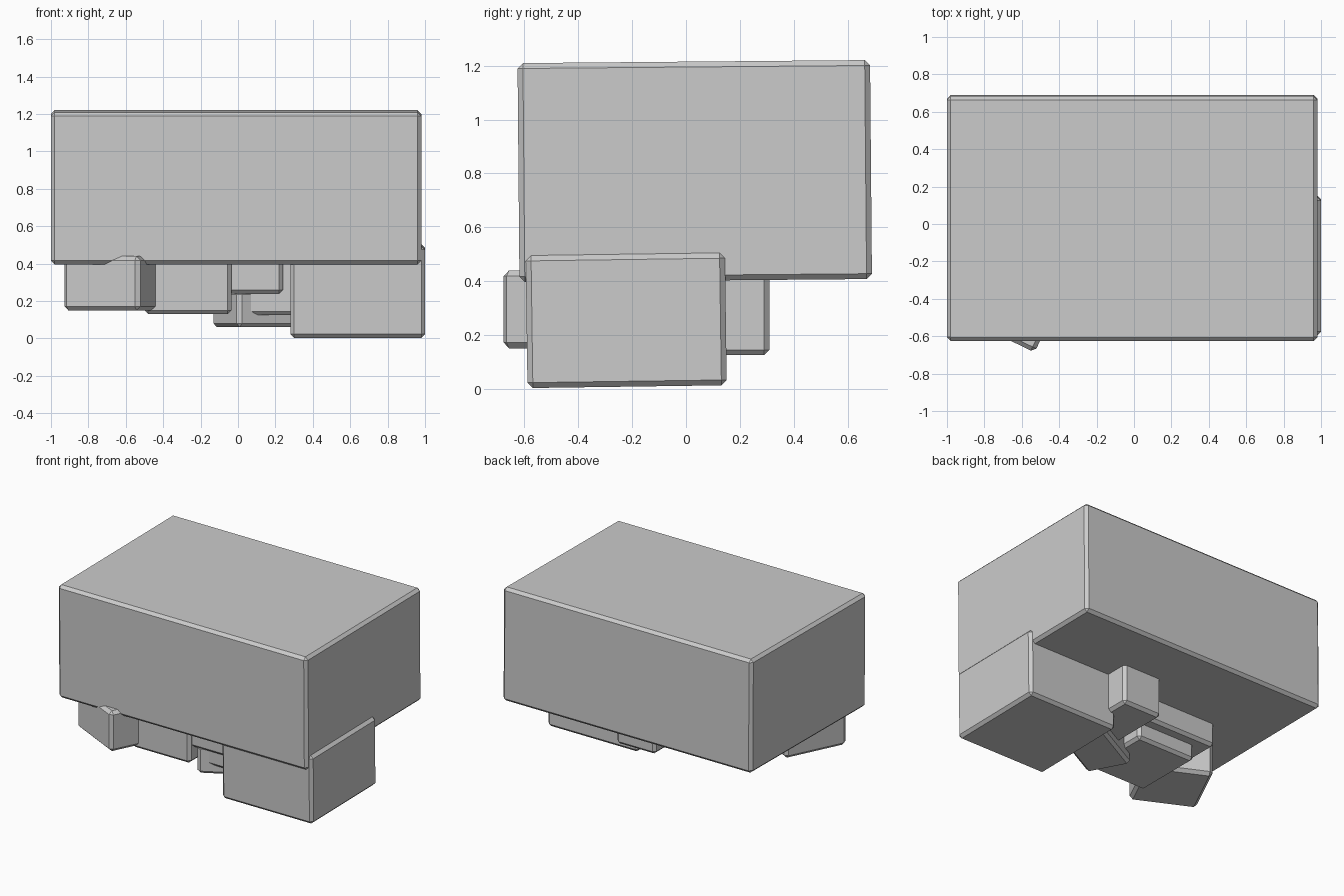
import bpy
from math import radians

if "Cube" in bpy.data.objects:
    bpy.data.objects.remove(bpy.data.objects["Cube"])


def block(name, x, y, z, bevel=0.02, rot=(0, 0, 0)):
    """Bevelled block spanning the given ranges, rotated about its centre (degrees)."""
    bpy.ops.mesh.primitive_cube_add(
        size=1, location=[(a + b) / 2 for a, b in (x, y, z)],
        rotation=[radians(a) for a in rot])
    ob = bpy.context.object
    ob.name = name
    ob.scale = [b - a for a, b in (x, y, z)]
    bpy.ops.object.transform_apply(location=False, rotation=False, scale=True)
    mod = ob.modifiers.new("chamfer", "BEVEL")
    mod.width = bevel
    mod.segments = 1
    return ob


# large upper body, very slightly tilted
block("main_body", (-1.0, 0.98), (-0.622, 0.687), (0.402, 1.215), 0.02, (0.5, 0, 0))

# large corner block reaching the ground
block("corner_block", (0.28, 1.0), (-0.592, 0.148), (0.008, 0.5), 0.02, (0.8, 0, 0))

# turned block at the front left
block("turned_front_block", (-0.859, -0.409), (-0.611, -0.154), (0.15, 0.44), 0.022, (0, 0, -26))

# blocks on the underside
block("lower_middle_block", (-0.5, -0.035), (-0.5, 0.01), (0.13, 0.46), 0.02)
block("shallow_slab", (-0.61, 0.24), (-0.47, 0.09), (0.24, 0.46), 0.02)
block("rear_block", (0.03, 0.34), (-0.43, 0.31), (0.125, 0.46), 0.02)
block("turned_lower_block", (-0.095, 0.355), (-0.378, -0.075), (0.06, 0.255), 0.02, (0, 0, 28))
